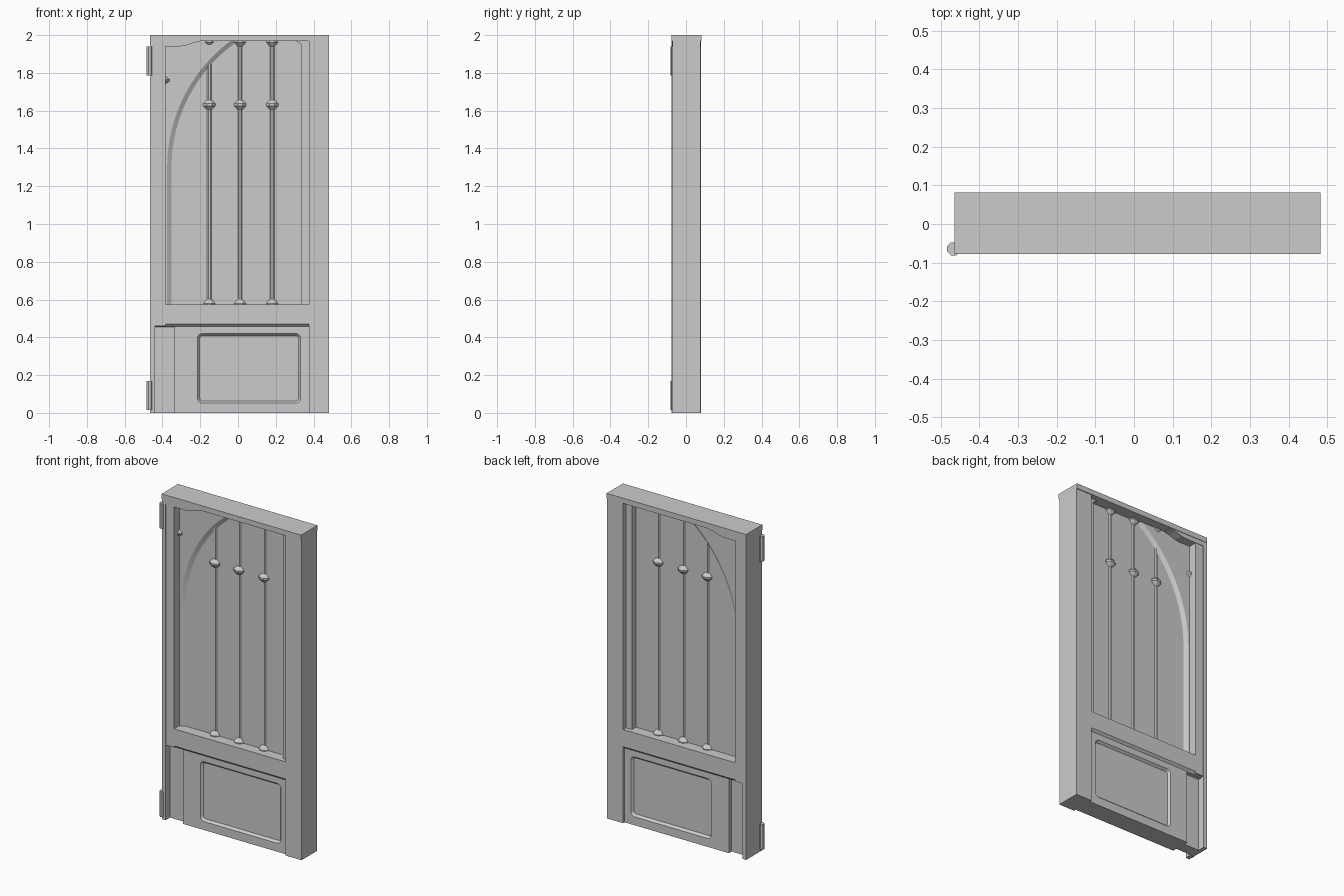
import bpy, bmesh, math

if "Cube" in bpy.data.objects:
    bpy.data.objects.remove(bpy.data.objects["Cube"])

CY = 0.002  # centre plane of the door


def loft(name, loops):
    """Closed solid through matching loops of 3D points."""
    bm = bmesh.new()
    rings = [[bm.verts.new(p) for p in loop] for loop in loops]
    n = len(rings[0])
    for a, b in zip(rings, rings[1:]):
        for i in range(n):
            j = (i + 1) % n
            bm.faces.new((a[i], a[j], b[j], b[i]))
    bm.faces.new(rings[0])
    bm.faces.new(rings[-1])
    bmesh.ops.recalc_face_normals(bm, faces=bm.faces)
    me = bpy.data.meshes.new(name)
    bm.to_mesh(me)
    bm.free()
    ob = bpy.data.objects.new(name, me)
    bpy.context.collection.objects.link(ob)
    return ob


def layer(y, pts):
    return [(x, CY + y, z) for x, z in pts]


def plate(name, pts, half):
    """Outline in x/z, symmetric about the door plane."""
    return loft(name, [layer(-half, pts), layer(half, pts)])


def box(name, x0, x1, z0, z1, half):
    return plate(name, [(x0, z0), (x1, z0), (x1, z1), (x0, z1)], half)


def lathe(name, x, y, profile, sides=8):
    """Faceted upright post from (radius, z) pairs."""
    loops = []
    for r, z in profile:
        loops.append([(x + r * math.cos(math.tau * (i + .5) / sides),
                       y + r * math.sin(math.tau * (i + .5) / sides), z)
                      for i in range(sides)])
    return loft(name, loops)


def rounded_rect(x0, x1, z0, z1, r, seg=4):
    pts = []
    for cx, cz, q in ((x1 - r, z1 - r, 0), (x0 + r, z1 - r, 1),
                      (x0 + r, z0 + r, 2), (x1 - r, z0 + r, 3)):
        for i in range(seg + 1):
            a = math.pi / 2 * (q + i / seg)
            pts.append((cx + r * math.cos(a), cz + r * math.sin(a)))
    return pts


# Outer frame
box("top_rail", -.465, .483, 1.968, 2.0, .079)
box("right_post", .375, .483, 0, 1.969, .0745)
box("left_edge_strip", -.465, -.44, 0, 1.969, .0775)
box("left_post", -.441, -.385, .46, 1.95, .0735)
plate("top_left_bracket", [(-.442, 1.94), (-.31, 1.94), (-.28, 1.944), (-.235, 1.959),
                           (-.20, 1.966), (-.20, 1.97), (-.442, 1.97)], .0765)

# Middle rail with chamfered lower edge
rail = [(-.0735, .575), (-.0735, .47), (-.058, .455), (.058, .455), (.0735, .47), (.0735, .575)]
loft("middle_rail", [[(x, CY + y, z) for y, z in rail] for x in (-.4405, .376)])

# Inner step beside the right post, with a rounded top corner
plate("right_inner_frame", [(.376, .575), (.335, .575), (.335, 1.945), (.331, 1.954),
                            (.322, 1.961), (.305, 1.966), (.305, 1.97), (.376, 1.97)], .045)

# Upper infill panel
box("upper_panel", -.40, .36, .57, 1.97, .007)


# Arched spandrel with bevelled edge
def arch(radius, segs=20):
    cx, cz = .46, 1.3
    top = math.asin(.67 / radius)
    arc = [(cx - radius * math.cos(top * i / segs), cz + radius * math.sin(top * i / segs))
           for i in range(segs + 1)]
    return [(-.42, .57), (cx - radius, .57)] + arc + [(-.42, 1.97)]


loft("arch_spandrel", [layer(-.022, arch(.835)), layer(-.007, arch(.812)),
                       layer(.007, arch(.812)), layer(.022, arch(.835))])

# Upright bars with flared ends and a collar
bar = [(.034, .573), (.034, .58), (.014, .603), (.014, 1.605), (.035, 1.626), (.035, 1.637),
       (.014, 1.657), (.014, 1.94), (.034, 1.962), (.034, 1.97)]
for i, x in enumerate((-.152, .011, .181)):
    lathe(f"bar_{i + 1}", x, CY, bar)
lathe("side_bar", -.397, CY, [(.025, .573), (.025, 1.74), (.043, 1.756), (.043, 1.766),
                              (.025, 1.783), (.025, 1.95)])

# Lower panel with a sunken rounded field on each side
lower = box("lower_panel", -.335, .376, 0, .462, .06)
for s in (-1, 1):
    cut = loft("field_cutter", [layer(s * y, rounded_rect(-.203 - d, .320 + d, .064 - d, .408 + d, .014 + d))
                                for y, d in ((.046, 0), (.060, .012), (.08, .012))])
    cut.hide_render = True
    mod = lower.modifiers.new("field", "BOOLEAN")
    mod.operation = "DIFFERENCE"
    mod.solver = "EXACT"
    mod.object = cut
    bpy.context.view_layer.objects.active = lower
    bpy.ops.object.modifier_apply(modifier=mod.name)
    bpy.data.objects.remove(cut)
box("lower_side_panel", -.441, -.334, 0, .462, .034)

# Hinge barrels
for name, z0, z1 in (("lower_hinge", .015, .17), ("upper_hinge", 1.787, 1.94)):
    lathe(name, -.467, -.0645, [(.018, z0), (.018, z1)])
